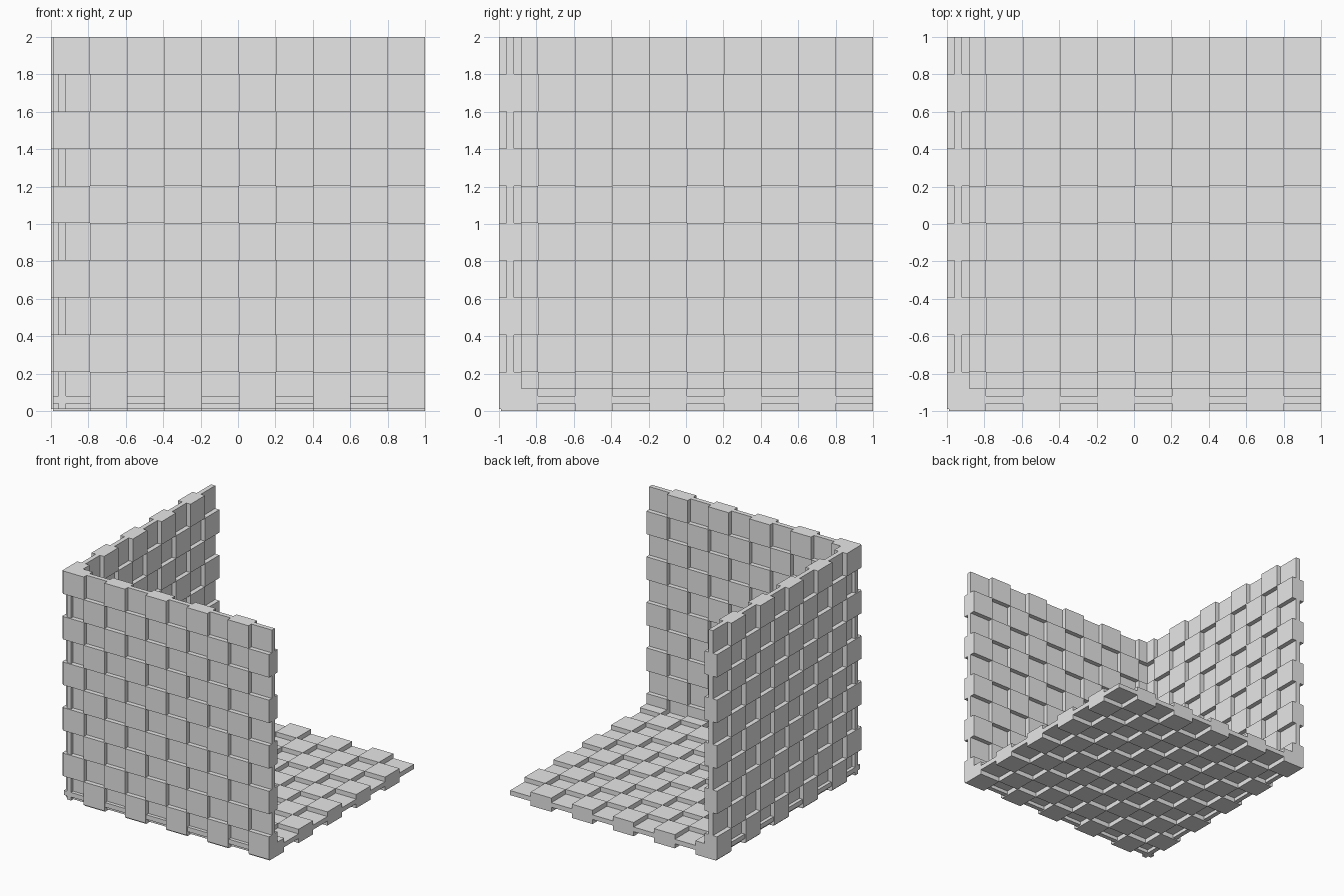
import bpy
import bmesh
from mathutils import Matrix, Vector

if "Cube" in bpy.data.objects:
    bpy.data.objects.remove(bpy.data.objects["Cube"])

COUNT = 10          # tiles along each side
TILE = 0.2          # tile width
START = -0.99       # near edge of every panel
PITCH = (1 - TILE - START) / (COUNT - 1)   # tiles overlap very slightly
THICK = 0.12        # thickness of a raised tile
CORE = 0.04         # thickness of the sheet between the tiles

grey = bpy.data.materials.new("plain grey")
grey.use_nodes = True
grey.diffuse_color = (0.8, 0.8, 0.8, 1)
grey.node_tree.nodes["Principled BSDF"].inputs["Base Color"].default_value = (0.8, 0.8, 0.8, 1)


def add_box(bm, low, high):
    low, high = Vector(low), Vector(high)
    matrix = Matrix.Translation((low + high) / 2) @ Matrix.Diagonal((high - low).to_4d())
    bmesh.ops.create_cube(bm, size=1, matrix=matrix)


def panel(name, normal_axis):
    """Checkerboard of thick tiles on a thin sheet, lying across one axis."""
    bm = bmesh.new()

    def place(u0, u1, v0, v1, w0, w1):
        low, high = [u0, v0], [u1, v1]
        low.insert(normal_axis, w0)
        high.insert(normal_axis, w1)
        add_box(bm, low, high)

    # thin middle sheet
    margin = (THICK - CORE) / 2
    place(START, 1, START, 1, -1 + margin, -1 + margin + CORE)
    # thick tiles
    for i in range(COUNT):
        for j in range(COUNT):
            if (i + j) % 2:
                u, v = START + i * PITCH, START + j * PITCH
                place(u, u + TILE, v, v + TILE, -1, -1 + THICK)

    # rest the model on the ground
    bmesh.ops.translate(bm, verts=bm.verts, vec=(0, 0, 1))
    mesh = bpy.data.meshes.new(name)
    bm.to_mesh(mesh)
    bm.free()
    mesh.materials.append(grey)
    obj = bpy.data.objects.new(name, mesh)
    bpy.context.collection.objects.link(obj)


panel("right_wall", 0)
panel("front_wall", 1)
panel("floor_panel", 2)
